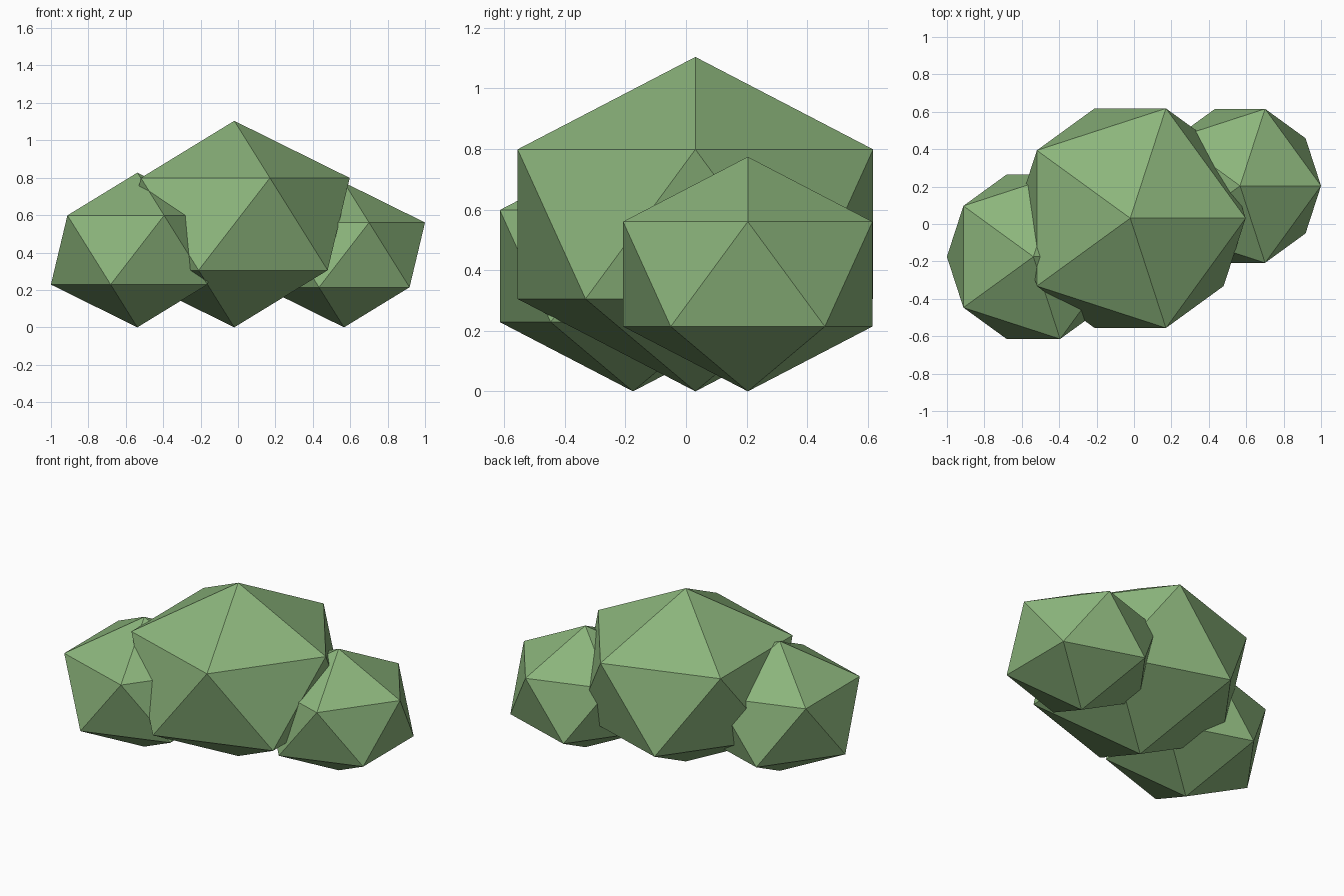
import bpy

if "Cube" in bpy.data.objects:
    bpy.data.objects.remove(bpy.data.objects["Cube"])

# Leaf colour shared by every clump
leaf = bpy.data.materials.new("leaf_green")
leaf.diffuse_color = (0.26, 0.46, 0.20, 1.0)
leaf.use_nodes = True
leaf.node_tree.nodes["Principled BSDF"].inputs["Base Color"].default_value = leaf.diffuse_color


def clump(name, x, y, radius):
    """Flat-faced icosahedron, squashed vertically and resting on the ground."""
    squash = 0.8
    bpy.ops.mesh.primitive_ico_sphere_add(
        subdivisions=1, radius=radius, location=(x, y, radius * squash))
    ob = bpy.context.object
    ob.name = name
    ob.scale.z = squash
    bpy.ops.object.transform_apply(location=False, rotation=False, scale=True)
    bpy.ops.object.shade_flat()
    ob.data.materials.append(leaf)
    return ob


# Large middle clump with a smaller one on each side
clump("bush_middle", -0.02, 0.031, 0.69)
clump("bush_left", -0.538, -0.175, 0.517)
clump("bush_right", 0.567, 0.204, 0.484)
